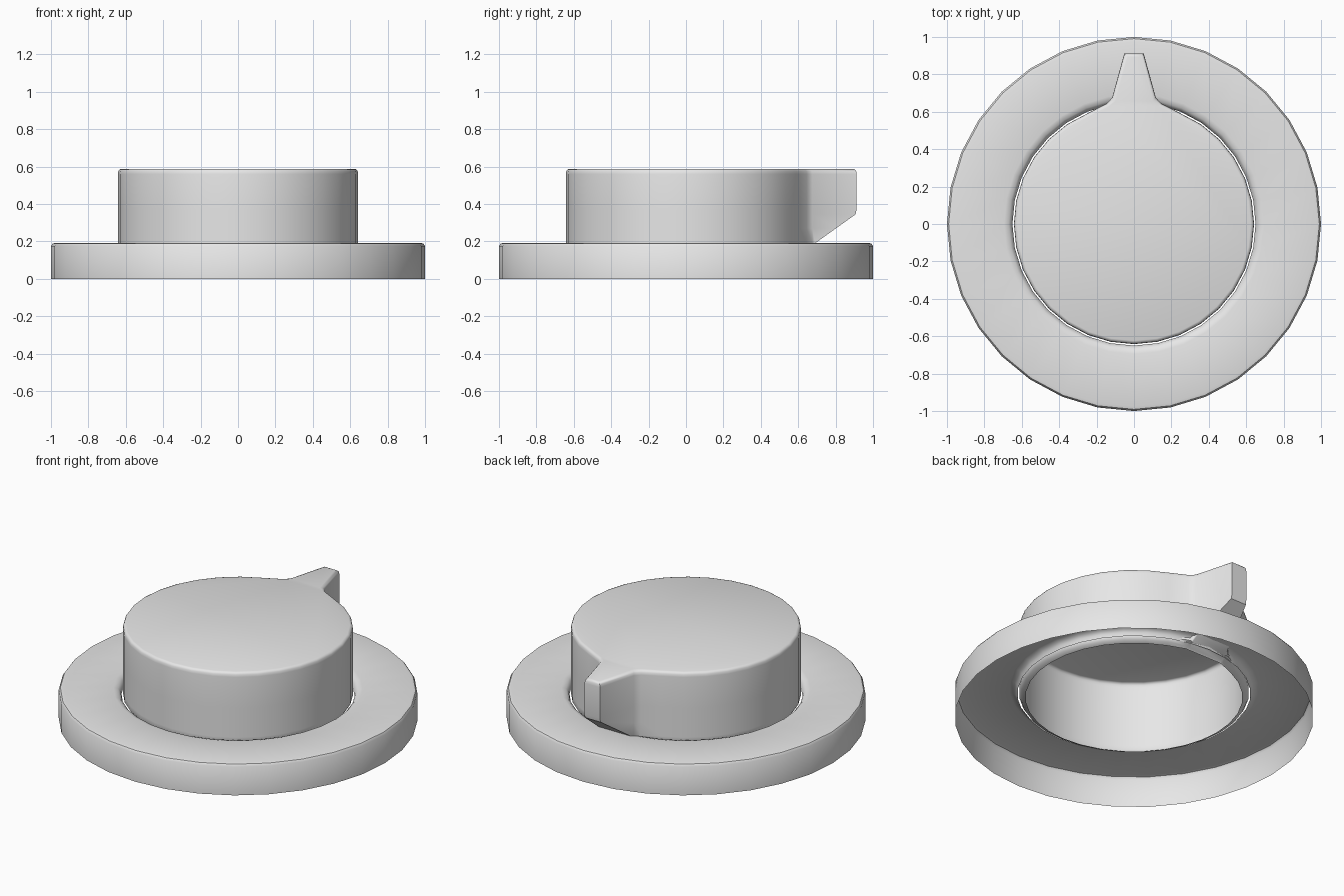
import bpy, bmesh, math

if "Cube" in bpy.data.objects:
    bpy.data.objects.remove(bpy.data.objects["Cube"])

SIDES = 32

grey = bpy.data.materials.new("light_grey")
grey.use_nodes = True
colour = (0.8, 0.8, 0.8, 1)
grey.diffuse_color = colour
grey.node_tree.nodes["Principled BSDF"].inputs["Base Color"].default_value = colour


def on_circle(radius, k):
    """Point k of the circle, counted anticlockwise from the back."""
    a = math.tau * k / SIDES
    return (-radius * math.sin(a), radius * math.cos(a))


def skin(name, rings, cap=False):
    """Join stacked (z, outline) rings into one open shell."""
    bm = bmesh.new()
    loops = [[bm.verts.new((x, y, z)) for x, y in outline] for z, outline in rings]
    for a, b in zip(loops, loops[1:]):
        for i in range(len(a)):
            j = (i + 1) % len(a)
            bm.faces.new((a[i], b[i], b[j], a[j]))
    if cap:
        bm.faces.new(loops[0])
    mesh = bpy.data.meshes.new(name)
    bm.to_mesh(mesh)
    bm.free()
    mesh.materials.append(grey)
    obj = bpy.data.objects.new(name, mesh)
    bpy.context.collection.objects.link(obj)
    bpy.ops.object.select_all(action="DESELECT")
    obj.select_set(True)
    bpy.context.view_layer.objects.active = obj
    bpy.ops.object.shade_smooth_by_angle(angle=math.radians(40))
    return obj


# Flange: a hollow disc whose hole rolls down around the knob
flange_profile = [(0.65, 0.15), (0.656, 0.17), (0.67, 0.185), (0.695, 0.192),
                  (0.975, 0.192), (0.991, 0.188), (1, 0.175), (1, 0)]
skin("flange", [(z, [on_circle(r, k) for k in range(SIDES)])
                for r, z in flange_profile])


# Knob: a round cap, open below, with a tapered pointer at the back
def knob_outline(z, inset):
    reach = min(0.912, 0.9 - (0.34 - z) * 1.4) - inset  # sloping pointer underside
    tip_y = max(reach, 0.6)
    tip_x = 0.052 + (0.912 - inset - tip_y) * 0.27
    side = [(0.145 - inset / 2, min(0.645 - inset, tip_y)),
            (max(0.117 - inset, min(tip_x, 0.125)), min(0.675 - inset, tip_y)),
            (min(tip_x, 0.115) - inset, tip_y)]
    arc = [on_circle(0.642 - inset, k) for k in range(2, SIDES - 1)]
    return arc + side + [(-x, y) for x, y in reversed(side)]


knob_levels = [(0.588, 0.018), (0.584, 0.008), (0.575, 0.002), (0.56, 0),
               (0.37, 0), (0.345, 0), (0.27, 0), (0.19, 0), (0.16, 0),
               (0.14, 0.012), (0.13, 0.037)]
skin("knob", [(z, knob_outline(z, inset)) for z, inset in knob_levels], cap=True)
